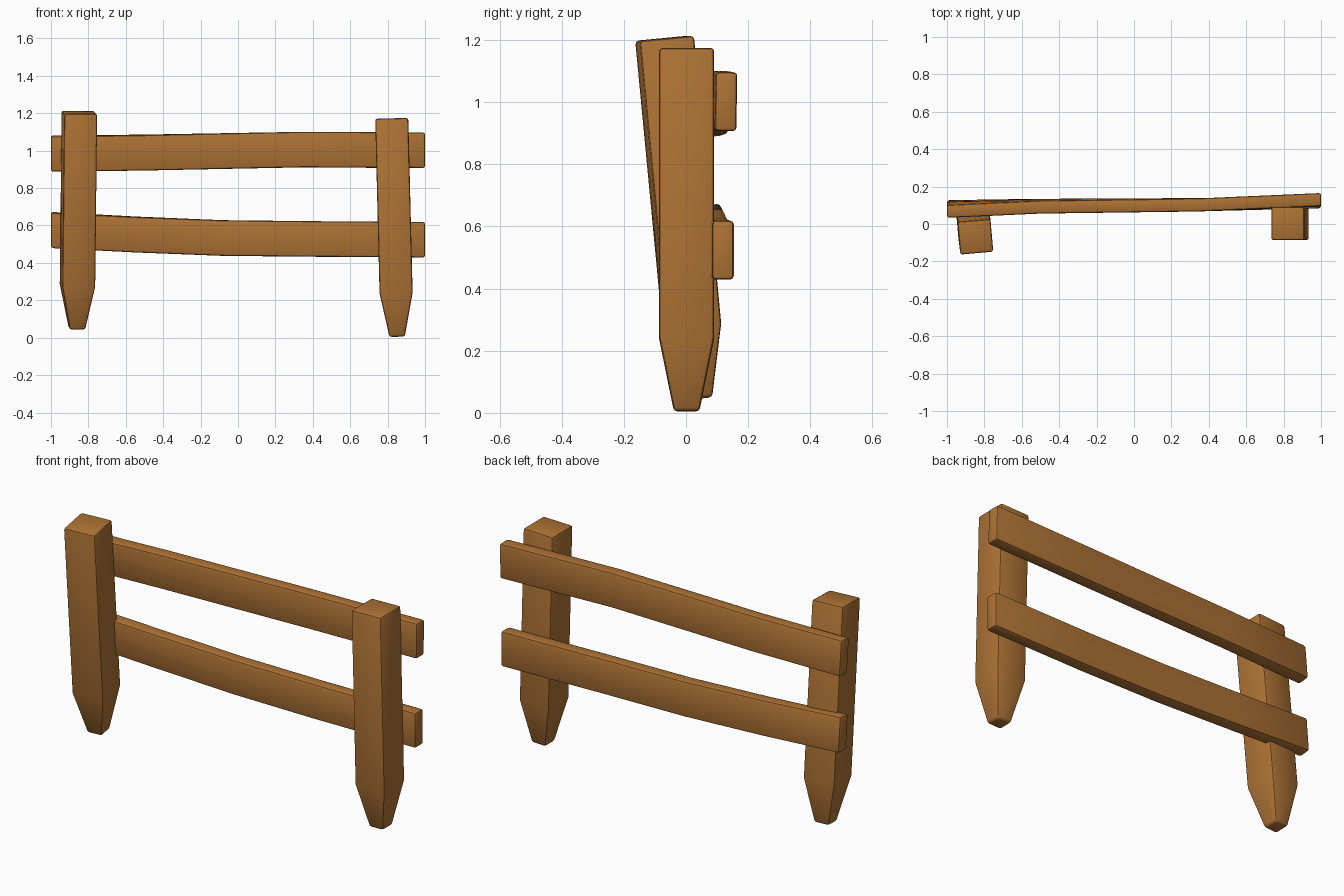
import bpy, bmesh
from math import radians, sin, cos
from mathutils import Vector, Matrix

if "Cube" in bpy.data.objects:
    bpy.data.objects.remove(bpy.data.objects["Cube"])

wood = bpy.data.materials.new("wood")
wood.diffuse_color = (0.42, 0.17, 0.035, 1)
wood.use_nodes = True
wood.node_tree.nodes["Principled BSDF"].inputs["Base Color"].default_value = wood.diffuse_color


def loft(name, rings):
    """Closed solid through a list of four-point rings, with softened edges."""
    bm = bmesh.new()
    loops = [[bm.verts.new(p) for p in ring] for ring in rings]
    for a, b in zip(loops, loops[1:]):
        for i in range(4):
            j = (i + 1) % 4
            bm.faces.new((a[i], a[j], b[j], b[i]))
    bm.faces.new(loops[0][::-1])
    bm.faces.new(loops[-1])
    bmesh.ops.recalc_face_normals(bm, faces=bm.faces)
    me = bpy.data.meshes.new(name)
    bm.to_mesh(me)
    bm.free()
    me.materials.append(wood)
    ob = bpy.data.objects.new(name, me)
    bpy.context.collection.objects.link(ob)
    bev = ob.modifiers.new("soft_edges", "BEVEL")
    bev.width = 0.012
    bev.segments = 2
    bev.limit_method = 'ANGLE'
    bev.angle_limit = radians(30)
    bpy.ops.object.select_all(action='DESELECT')
    ob.select_set(True)
    bpy.context.view_layer.objects.active = ob
    bpy.ops.object.modifier_apply(modifier=bev.name)
    bpy.ops.object.shade_smooth_by_angle(angle=radians(40))
    return ob


CORNERS = ((-1, -1), (1, -1), (1, 1), (-1, 1))


def post(name, foot, top, spin):
    """Square post with a tapered foot, leaning from foot to top."""
    axis = Vector(top) - Vector(foot)
    rot = Vector((0, 0, 1)).rotation_difference(axis).to_matrix() @ Matrix.Rotation(spin, 3, 'Z')
    profile = ((0, 0.041), (0.235, 0.0885), (axis.length, 0.0885))
    loft(name, [[rot @ Vector((sx * h, sy * h, z)) + Vector(foot) for sx, sy in CORNERS]
                for z, h in profile])


def rail(name, stations):
    """Warped board: stations are (x, centre y, centre z, twist in degrees)."""
    rings = []
    for x, y, z, twist in stations:
        t = radians(twist)
        rings.append([(x, y + a * 0.035 * cos(t) - b * 0.095 * sin(t),
                       z + a * 0.035 * sin(t) + b * 0.095 * cos(t)) for a, b in CORNERS])
    loft(name, rings)


# Posts
post("left_post", (-0.861, 0.041, 0.046), (-0.848, -0.069, 1.206), radians(5))
post("right_post", (0.851, 0.002, 0.005), (0.822, 0.002, 1.173), 0)

# Rails
rail("upper_rail", [(-1, 0.076, 0.984, 5.5), (-0.5, 0.095, 0.99, 3),
                    (0.35, 0.102, 1.006, 0), (1, 0.129, 1.002, -1)])
rail("lower_rail", [(-1, 0.085, 0.576, 5), (-0.55, 0.095, 0.552, 3),
                    (-0.08, 0.1, 0.533, 1), (0.4, 0.104, 0.528, 0), (1, 0.119, 0.524, 0)])
